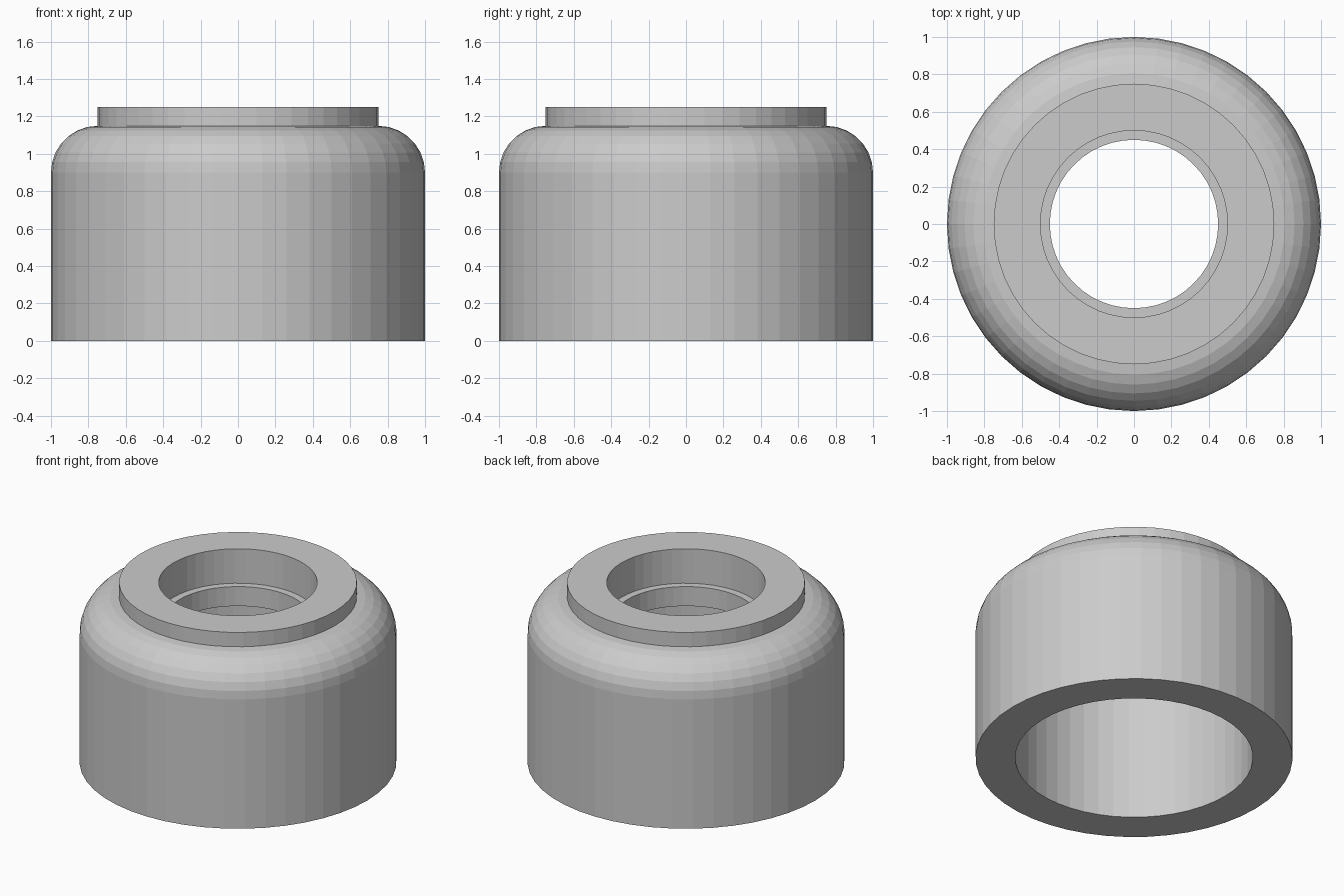
import bpy, bmesh, math

if "Cube" in bpy.data.objects:
    bpy.data.objects.remove(bpy.data.objects["Cube"])

SEGMENTS = 48
FILLET_STEPS = 7


def lathe(name, profile):
    """Revolve a closed (radius, height) profile around z."""
    bm = bmesh.new()
    rings = []
    for i in range(SEGMENTS):
        a = 2 * math.pi * i / SEGMENTS
        rings.append([bm.verts.new((r * math.cos(a), r * math.sin(a), z)) for r, z in profile])
    n = len(profile)
    for i in range(SEGMENTS):
        here, there = rings[i], rings[(i + 1) % SEGMENTS]
        for j in range(n):
            k = (j + 1) % n
            bm.faces.new((here[j], there[j], there[k], here[k]))
    bmesh.ops.recalc_face_normals(bm, faces=bm.faces)
    mesh = bpy.data.meshes.new(name)
    bm.to_mesh(mesh)
    bm.free()
    obj = bpy.data.objects.new(name, mesh)
    bpy.context.collection.objects.link(obj)
    return obj


# Outer wall and rounded shoulder
profile = [(1.0, 0.0)]
for i in range(FILLET_STEPS + 1):
    t = math.pi / 2 * i / FILLET_STEPS
    profile.append((0.75 + 0.25 * math.cos(t), 0.9 + 0.25 * math.sin(t)))

# Raised collar, counterbored hole with inner lip, then the wide bore below
profile += [(0.75, 1.25), (0.5, 1.25), (0.5, 1.01), (0.45, 1.01),
            (0.45, 0.875), (0.75, 0.875), (0.75, 0.0)]

lathe("collared_cap", profile)
